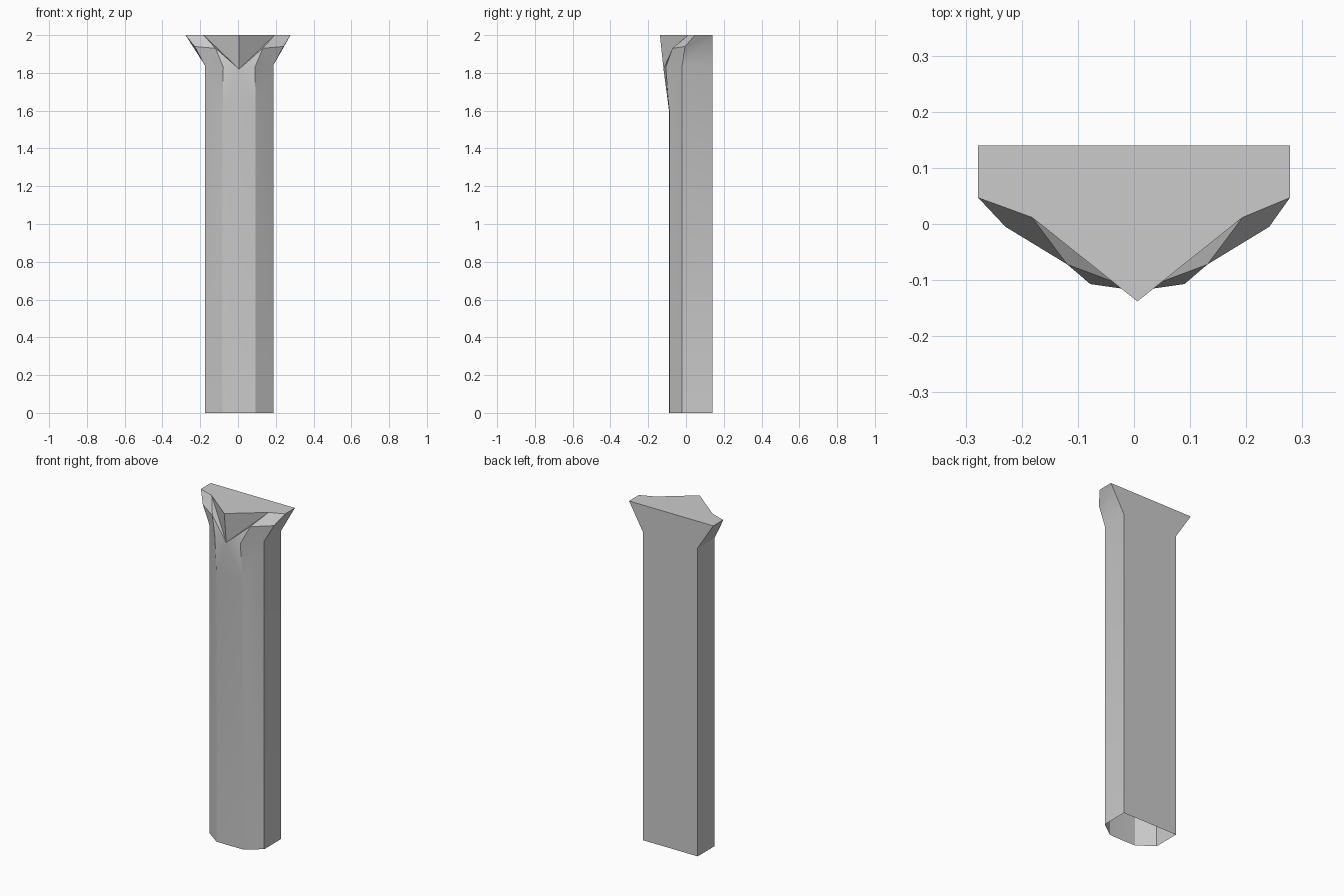
import bpy, bmesh, math

cube = bpy.data.objects.get("Cube")
if cube:
    bpy.data.objects.remove(cube, do_unlink=True)

# Plain grey stone
stone = bpy.data.materials.new("grey_stone")
grey = (0.6, 0.6, 0.6, 1)
stone.diffuse_color = grey
stone.use_nodes = True
stone.node_tree.nodes["Principled BSDF"].inputs["Base Color"].default_value = grey

TOP, NECK, BEND = 2.0, 1.84, 1.6
BACK, SHIFT = 0.14, 0.006
CORNER = 0.278

# Named points of one half of the column
half = {
    "back_foot": (0, BACK, 0),
    "back_top": (0, BACK, TOP),
    "rear_foot": (0.181, BACK, 0),
    "rear_neck": (0.181, BACK, NECK),
    "rear_tip": (CORNER, BACK, TOP),
    "side_foot": (0.181, -0.02, 0),
    "side_neck": (0.181, -0.02, NECK),
    "side_bend": (0.235, -0.005, 1.94),
    "side_tip": (CORNER, 0.047, TOP),
    "valley": (0.188, 0.012, TOP),
    "leaf_bend": (0.125, -0.072, 1.93),
    "leaf_foot": (0.084, -0.107, 1.83),
    "front_foot": (0.087, -0.088, 0),
    "front_bend": (0.087, -0.088, BEND),
    "mid_foot": (0, -0.09, 0),
    "mid_bend": (0, -0.09, BEND),
    "prow_foot": (0, -0.119, 1.82),
    "prow_tip": (0, -0.138, TOP),
}

# Faces of the half: flat back and top, shaft walls, leaf flare, prow
faces = [
    "back_foot rear_foot rear_neck rear_tip back_top",
    "back_top rear_tip side_tip valley prow_tip",
    "rear_foot side_foot side_neck rear_neck",
    "rear_neck side_neck side_bend side_tip rear_tip",
    "side_foot front_foot front_bend side_neck",
    "front_foot mid_foot mid_bend front_bend",
    "side_neck front_bend leaf_foot",
    "front_bend mid_bend prow_foot leaf_foot",
    "side_neck leaf_foot leaf_bend side_bend",
    "side_bend leaf_bend valley side_tip",
    "leaf_foot prow_foot leaf_bend",
    "leaf_bend prow_foot valley",
    "valley prow_foot prow_tip",
]

bm = bmesh.new()
for side in (1, -1):
    verts = {}
    for name, (x, y, z) in half.items():
        shift = 0 if x == CORNER else SHIFT
        verts[name] = bm.verts.new((side * x + shift, y, z))
    for names in faces:
        bm.faces.new([verts[n] for n in names.split()])
bmesh.ops.remove_doubles(bm, verts=bm.verts, dist=0.0005)
bmesh.ops.recalc_face_normals(bm, faces=bm.faces)

# Flip if the top faces downward
bm.normal_update()
top = max(bm.faces, key=lambda f: f.calc_center_median().z)
if top.normal.z < 0:
    bmesh.ops.reverse_faces(bm, faces=bm.faces)

mesh = bpy.data.meshes.new("flared_column")
bm.to_mesh(mesh)
bm.free()
mesh.materials.append(stone)
column = bpy.data.objects.new("flared_column", mesh)
bpy.context.collection.objects.link(column)
bpy.context.view_layer.objects.active = column
column.select_set(True)
bpy.ops.object.shade_smooth_by_angle(angle=math.radians(32))
